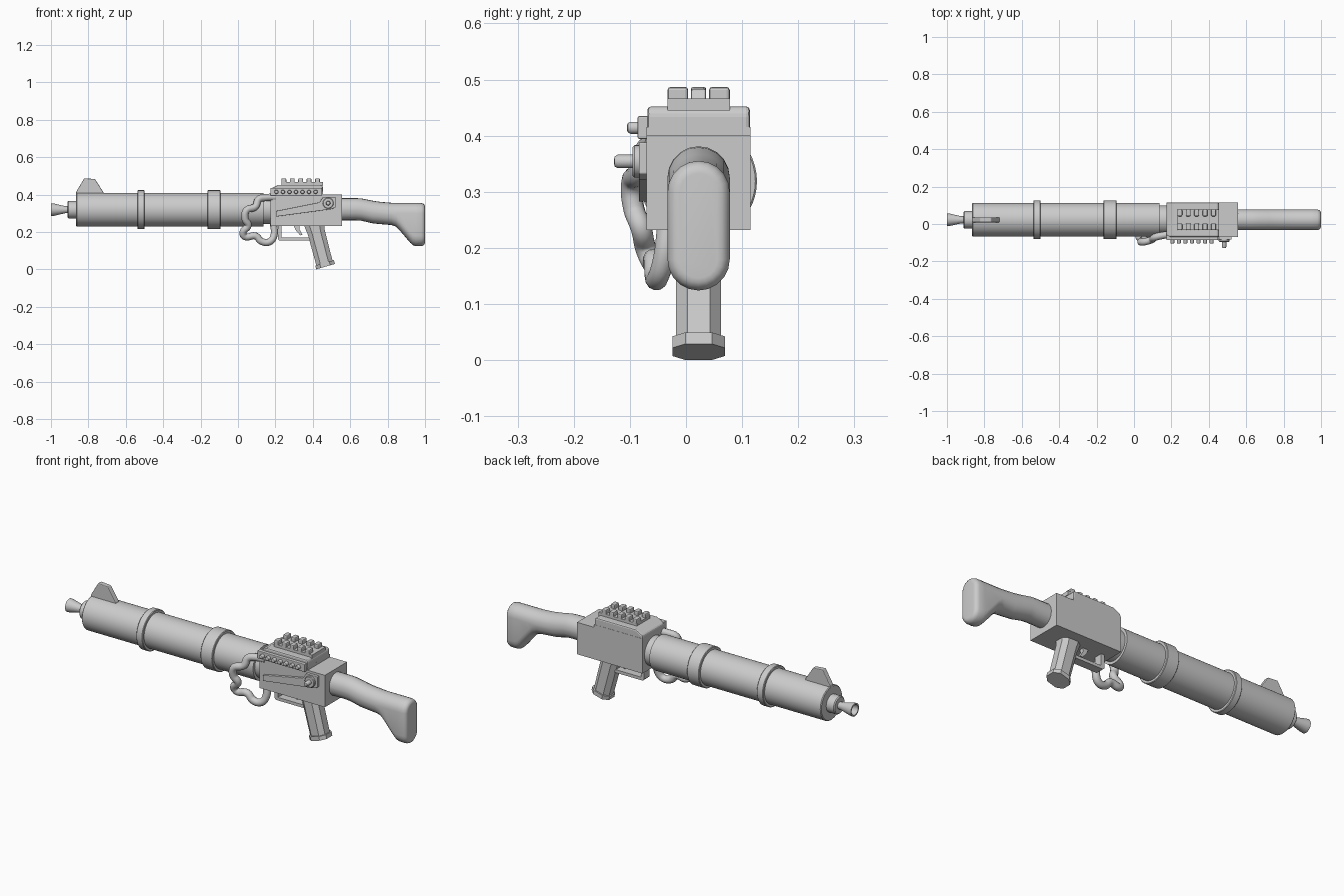
import bpy, bmesh, math
from mathutils import Vector

if "Cube" in bpy.data.objects:
    bpy.data.objects.remove(bpy.data.objects["Cube"])

CY, CZ = 0.0225, 0.319   # bore axis


def finish(name, bm, smooth=None, bevel=0):
    bmesh.ops.recalc_face_normals(bm, faces=bm.faces)
    me = bpy.data.meshes.new(name)
    bm.to_mesh(me)
    bm.free()
    ob = bpy.data.objects.new(name, me)
    bpy.context.collection.objects.link(ob)
    if bevel:
        m = ob.modifiers.new("bevel", 'BEVEL')
        m.width, m.segments, m.limit_method = bevel, 2, 'ANGLE'
    if smooth:
        bpy.ops.object.select_all(action='DESELECT')
        ob.select_set(True)
        bpy.context.view_layer.objects.active = ob
        bpy.ops.object.shade_smooth_by_angle(angle=math.radians(smooth))
    return ob


def loft(name, rings, smooth=None, caps=True, loop=False):
    bm = bmesh.new()
    rows = [[bm.verts.new(p) for p in r] for r in rings]
    pairs = list(zip(rows, rows[1:])) + ([(rows[-1], rows[0])] if loop else [])
    for a, b in pairs:
        for i in range(len(a)):
            j = (i + 1) % len(a)
            bm.faces.new((a[i], a[j], b[j], b[i]))
    if caps and not loop:
        bm.faces.new(rows[0])
        bm.faces.new(rows[-1])
    return finish(name, bm, smooth)


def lathe_x(name, prof, n=48, cy=CY, cz=CZ):
    """Turned part about the bore axis; prof is (x, radius)."""
    return loft(name, [[(x, cy + r * math.cos(2 * math.pi * i / n), cz + r * math.sin(2 * math.pi * i / n))
                        for i in range(n)] for x, r in prof], 35)


def lathe_y(name, prof, cx, cz, n=20):
    """Turned part pointing out of the side; prof is (y, radius)."""
    return loft(name, [[(cx + r * math.cos(2 * math.pi * i / n), y, cz + r * math.sin(2 * math.pi * i / n))
                        for i in range(n)] for y, r in prof], 35)


def slab(name, pts, y0, y1, bevel=0):
    """Side profile (x, z) extruded across y."""
    bm = bmesh.new()
    a, b = [[bm.verts.new((x, y, z)) for x, z in pts] for y in (y0, y1)]
    bm.faces.new(a)
    bm.faces.new(b)
    for i in range(len(a)):
        j = (i + 1) % len(a)
        bm.faces.new((a[i], a[j], b[j], b[i]))
    return finish(name, bm, None, bevel)


def box(name, x0, x1, y0, y1, z0, z1, bevel=0):
    return slab(name, [(x0, z0), (x1, z0), (x1, z1), (x0, z1)], y0, y1, bevel)


# Barrel, bands and muzzle
lathe_x("barrel", [(-0.865, 0.086), (-0.861, 0.09), (0.135, 0.09)])
lathe_x("barrel_neck", [(0.12, 0.076), (0.20, 0.076)])
for name, x0, x1 in (("front_band", -0.537, -0.50), ("rear_band", -0.163, -0.093)):
    lathe_x(name, [(x0, 0.101), (x0 + 0.003, 0.104), (x1 - 0.003, 0.104), (x1, 0.101)])
lathe_x("muzzle_collar", [(-0.912, 0.041), (-0.907, 0.046), (-0.86, 0.046)], 32)
lathe_x("muzzle_nozzle", [(-0.90, 0.019), (-0.925, 0.019), (-0.985, 0.033), (-1.0, 0.034),
                          (-1.0, 0.027), (-0.985, 0.025), (-0.93, 0.014)], 32)

# Front sight
slab("front_sight", [(-0.865, 0.39), (-0.865, 0.415), (-0.822, 0.487), (-0.765, 0.483),
                     (-0.718, 0.41), (-0.718, 0.39)], 0.009, 0.036, 0.004)

# Receiver with raised front deck
slab("receiver", [(0.173, 0.232), (0.555, 0.232), (0.555, 0.40), (0.455, 0.40), (0.455, 0.415),
                  (0.173, 0.415)], -0.07, 0.115)
top = [(0.173, 0.39), (0.455, 0.39), (0.455, 0.44), (0.447, 0.452), (0.215, 0.452), (0.173, 0.43)]
slab("receiver_deck", top, -0.069, 0.114, 0.007)

# Top plate with two rows of studs
box("stud_plate", 0.232, 0.455, -0.033, 0.078, 0.445, 0.466)
for row, yc in enumerate((-0.0145, 0.0595)):
    for i in range(5):
        xc = 0.245 + 0.045 * i
        box(f"stud_{row}_{i}", xc - 0.013, xc + 0.013, yc - 0.0185, yc + 0.0185, 0.46, 0.487, 0.006)

# Side button strip
box("button_strip", 0.173, 0.449, -0.086, -0.06, 0.394, 0.435, 0.003)
for i in range(7):
    lathe_y(f"side_button_{i}", [(-0.08, 0.011), (-0.099, 0.011), (-0.103, 0.009), (-0.105, 0.005)],
            0.205 + 0.035 * i, 0.414, 14)

# Side plate and pivot knob
slab("side_plate", [(0.203, 0.282), (0.203, 0.312), (0.435, 0.358), (0.455, 0.388), (0.522, 0.388),
                    (0.522, 0.332), (0.50, 0.322)], -0.084, -0.06, 0.002)
lathe_y("pivot_disc", [(-0.07, 0.029), (-0.092, 0.029), (-0.095, 0.026)], 0.482, 0.354, 24)
lathe_y("pivot_pin", [(-0.09, 0.012), (-0.122, 0.012), (-0.127, 0.009), (-0.128, 0.005)], 0.482, 0.354)


# Shoulder stock: lofted upright capsule sections
def capsule(x, lo, hi, r, n=10):
    ring = []
    for c, start in ((hi - r, 0), (lo + r, math.pi)):
        for i in range(n + 1):
            a = start + math.pi * i / n
            ring.append((x, CY + r * math.cos(a), c + r * math.sin(a)))
    return ring


stock = [(0.54, 0.262, 0.381, .0555), (0.63, 0.262, 0.381, .0555), (0.66, 0.26, 0.379, .0555),
         (0.72, 0.246, 0.367, .0555), (0.76, 0.242, 0.361, .0555), (0.82, 0.237, 0.356, .0555),
         (0.845, 0.228, 0.355, .0555), (0.865, 0.208, 0.355, .0555), (0.92, 0.143, 0.355, .0555),
         (0.935, 0.129, 0.355, .0555), (0.95, 0.124, 0.355, .0555), (0.98, 0.124, 0.355, .0555),
         (0.993, 0.129, 0.350, .0505), (0.999, 0.138, 0.341, .0415), (1.0, 0.146, 0.333, .0335)]
loft("shoulder_stock", [capsule(*s) for s in stock], 40)


# Pistol grip: tilted octagonal sections
def octagon(x, z, hx, hy, tilt=0.28):
    k = 0.5
    pts = [(hx, hy * k), (hx * k, hy), (-hx * k, hy), (-hx, hy * k),
           (-hx, -hy * k), (-hx * k, -hy), (hx * k, -hy), (hx, -hy * k)]
    return [(x + u * math.cos(tilt), CY + v, z + u * math.sin(tilt)) for u, v in pts]


loft("pistol_grip", [octagon(0.405, 0.25, 0.058, 0.04, 0), octagon(0.418, 0.20, 0.047, 0.04),
                     octagon(0.463, 0.03, 0.045, 0.04)])
loft("grip_base", [octagon(0.463, 0.035, 0.052, 0.047), octagon(0.468, 0.0145, 0.052, 0.047)])

# Trigger guard and trigger
slab("trigger_guard", [(0.213, 0.24), (0.213, 0.163), (0.221, 0.155), (0.40, 0.155), (0.40, 0.171),
                       (0.232, 0.171), (0.232, 0.24)], 0.0, 0.045)
slab("trigger", [(0.295, 0.24), (0.33, 0.24), (0.328, 0.215), (0.345, 0.185), (0.332, 0.182),
                 (0.308, 0.21)], 0.012, 0.033)

# Bent side hose
path = [(.20, -.055, .385), (.15, -.062, .384), (.11, -.072, .374), (.093, -.085, .335), (.045, -.097, .315),
        (.038, -.093, .27), (.055, -.08, .235), (.027, -.072, .2), (.035, -.062, .176), (.095, -.057, .178),
        (.125, -.055, .15), (.168, -.05, .147), (.192, -.04, .18), (.19, -.032, .245)]
cu = bpy.data.curves.new("side_hose", 'CURVE')
cu.dimensions = '3D'
cu.bevel_depth, cu.bevel_resolution, cu.resolution_u = 0.019, 4, 6
cu.use_fill_caps = True
sp = cu.splines.new('BEZIER')
sp.bezier_points.add(len(path) - 1)
for bp, p in zip(sp.bezier_points, path):
    bp.co = Vector(p)
    bp.handle_left_type = bp.handle_right_type = 'AUTO'
bpy.context.collection.objects.link(bpy.data.objects.new("side_hose", cu))
